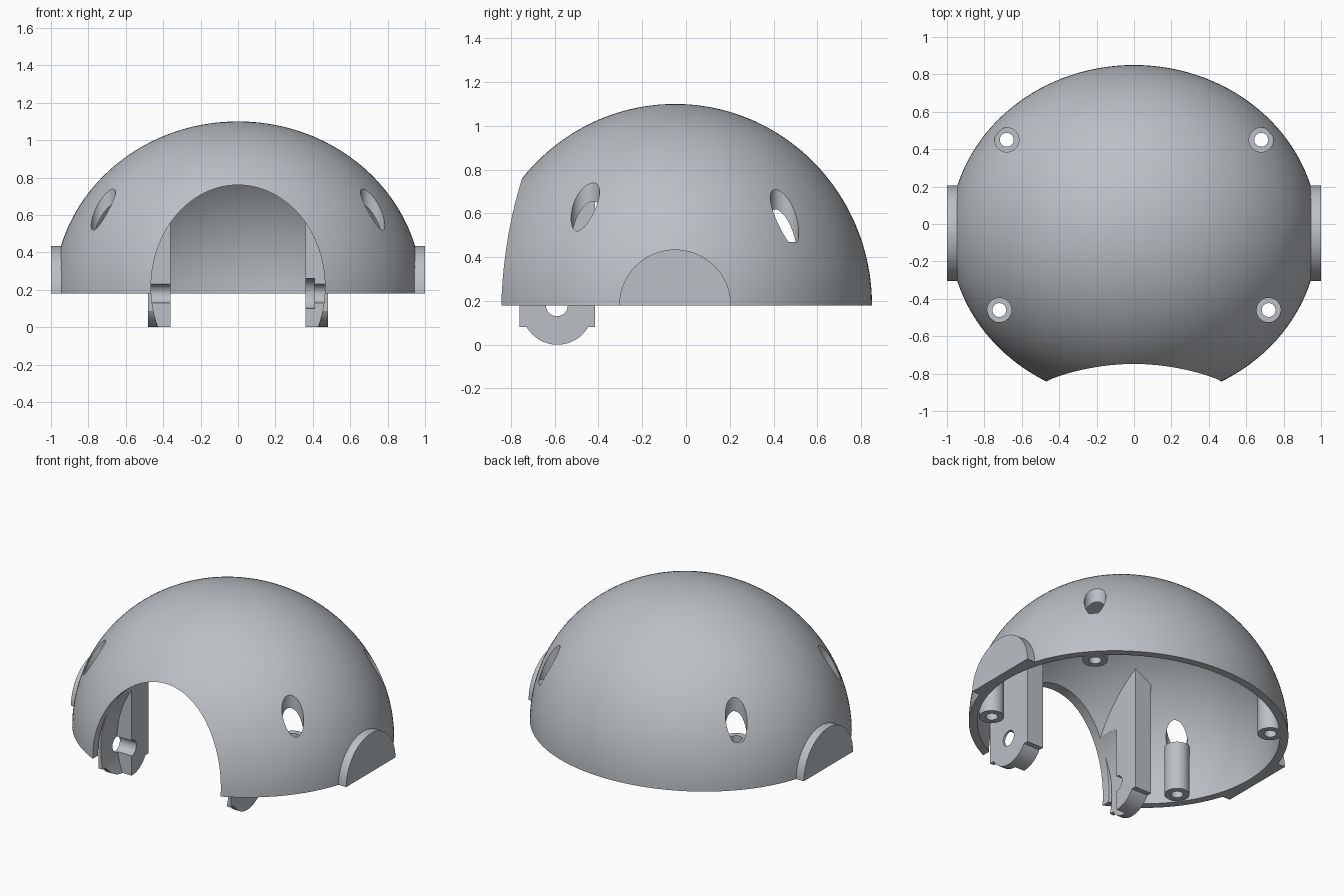
import bpy, bmesh, math
from mathutils import Matrix, Vector

if "Cube" in bpy.data.objects:
    bpy.data.objects.remove(bpy.data.objects["Cube"])

RIM, CY = 0.18, -0.05            # rim height and dome centre in y

grey = bpy.data.materials.new("blue_grey_plastic")
grey.diffuse_color = (0.50, 0.53, 0.56, 1)
grey.use_nodes = True
grey.node_tree.nodes["Principled BSDF"].inputs["Base Color"].default_value = grey.diffuse_color


def make(name, bm):
    bmesh.ops.recalc_face_normals(bm, faces=bm.faces)
    me = bpy.data.meshes.new(name)
    bm.to_mesh(me)
    bm.free()
    ob = bpy.data.objects.new(name, me)
    bpy.context.collection.objects.link(ob)
    me.materials.append(grey)
    return ob


def dome(name, rx, ry, rz, drop=0.0):
    """Half ellipsoid on the rim plane, with a straight skirt of height drop."""
    bm = bmesh.new()
    n = 40
    pts = [(math.cos(a), math.sin(a) * rz) for a in (i * math.pi / 2 / n for i in range(n))]
    pts = [(0, -drop)] + ([(1, -drop)] if drop else []) + pts + [(0, rz)]
    vs = [bm.verts.new((r, 0, z)) for r, z in pts]
    es = [bm.edges.new(p) for p in zip(vs, vs[1:])]
    bmesh.ops.spin(bm, geom=vs + es, cent=(0, 0, 0), axis=(0, 0, 1),
                   angle=math.tau, steps=128)
    bmesh.ops.remove_doubles(bm, verts=bm.verts, dist=1e-5)
    bmesh.ops.scale(bm, vec=(rx, ry, 1), verts=bm.verts)
    bmesh.ops.translate(bm, vec=(0, CY, RIM), verts=bm.verts)
    return make(name, bm)


def prism(name, pts, vec):
    """Closed outline of 3D points pushed along vec."""
    bm = bmesh.new()
    f = bm.faces.new([bm.verts.new(p) for p in pts])
    g = bmesh.ops.extrude_face_region(bm, geom=[f])
    bmesh.ops.translate(bm, vec=vec,
                        verts=[v for v in g["geom"] if isinstance(v, bmesh.types.BMVert)])
    return make(name, bm)


def arc(r, a0=0, a1=360, n=48):
    full = a1 - a0 == 360
    return [(r * math.cos(a), r * math.sin(a)) for a in
            (math.radians(a0 + (a1 - a0) * i / n) for i in range(n if full else n + 1))]


def rod_z(name, x, y, r, z0, z1):
    return prism(name, [(x + u, y + v, z0) for u, v in arc(r)], (0, 0, z1 - z0))


def rod_x(name, y, z, r, x0, x1):
    return prism(name, [(x0, y + u, z + v) for u, v in arc(r)], (x1 - x0, 0, 0))


def boolean(ob, op, cutter):
    m = ob.modifiers.new(op, "BOOLEAN")
    m.operation, m.object, m.solver = op, cutter, "EXACT"
    bpy.context.view_layer.objects.active = ob
    bpy.ops.object.modifier_apply(modifier=m.name)
    bpy.data.objects.remove(cutter)


def clip():
    return dome("clip", 0.965, 0.88, 0.90, 0.4)


def arch():
    """Elliptical front opening that stops at the pivot line."""
    return prism("arch", [(0.465 * u, -1.5, 0.215 + 0.545 * v) for u, v in arc(1, n=96)],
                 (0, 0.91, 0))


# Hollow dome with the front opening
shell = dome("dome_shell", 0.985, 0.90, 0.92)
boolean(shell, "DIFFERENCE", dome("inner", 0.935, 0.85, 0.87, 0.1))
boolean(shell, "DIFFERENCE", arch())
parts = [shell]

# Screw posts at the four corners, with wells sunk through the shell
for sx in (-1, 1):
    for label, x, y, top in (("rear", 0.68, 0.45, 0.47), ("front", 0.72, -0.46, 0.50)):
        boolean(shell, "DIFFERENCE", rod_z("well", sx * x, y, 0.065, top, 1.3))
        post = rod_z(label + "_screw_post", sx * x, y, 0.075, RIM, top)
        boolean(post, "INTERSECT", clip())
        for o in (shell, post):
            boolean(o, "DIFFERENCE", rod_z("bore", sx * x, y, 0.037, 0, 1.3))
        parts.append(post)

# Pivot brackets with rounded feet, hanging inside the opening
for sx in (-1, 1):
    side = [(-0.76, 1.1), (-0.76, 0.08)]
    side += [(-0.5875 + u, 0.1625 + v) for u, v in arc(0.1625, 210.5, 329.5)]
    side += [(-0.415, 0.08), (-0.415, 1.1)]
    br = prism("pivot_bracket", [(sx * 0.36, y, z) for y, z in side], (sx * 0.12, 0, 0))
    boolean(br, "INTERSECT", clip())
    boolean(br, "DIFFERENCE", arch())
    boolean(br, "DIFFERENCE", rod_x("pin_hole", -0.59, RIM, 0.05, sx * 0.3, sx * 0.6))
    if sx > 0:
        boolean(br, "DIFFERENCE", rod_x("pin_head", -0.59, RIM, 0.08, 0.3, 0.41))
    parts.append(br)

# Half-round side pads
for sx in (-1, 1):
    parts.append(prism("side_pad", [(sx * 0.937, CY + u, RIM + v) for u, v in arc(0.255, 0, 180)],
                       (sx * 0.063, 0, 0)))

# Smooth the curved faces, keep the cut edges crisp
bpy.ops.object.select_all(action="DESELECT")
for o in parts:
    o.select_set(True)
bpy.context.view_layer.objects.active = shell
bpy.ops.object.shade_smooth_by_angle(angle=math.radians(30))
